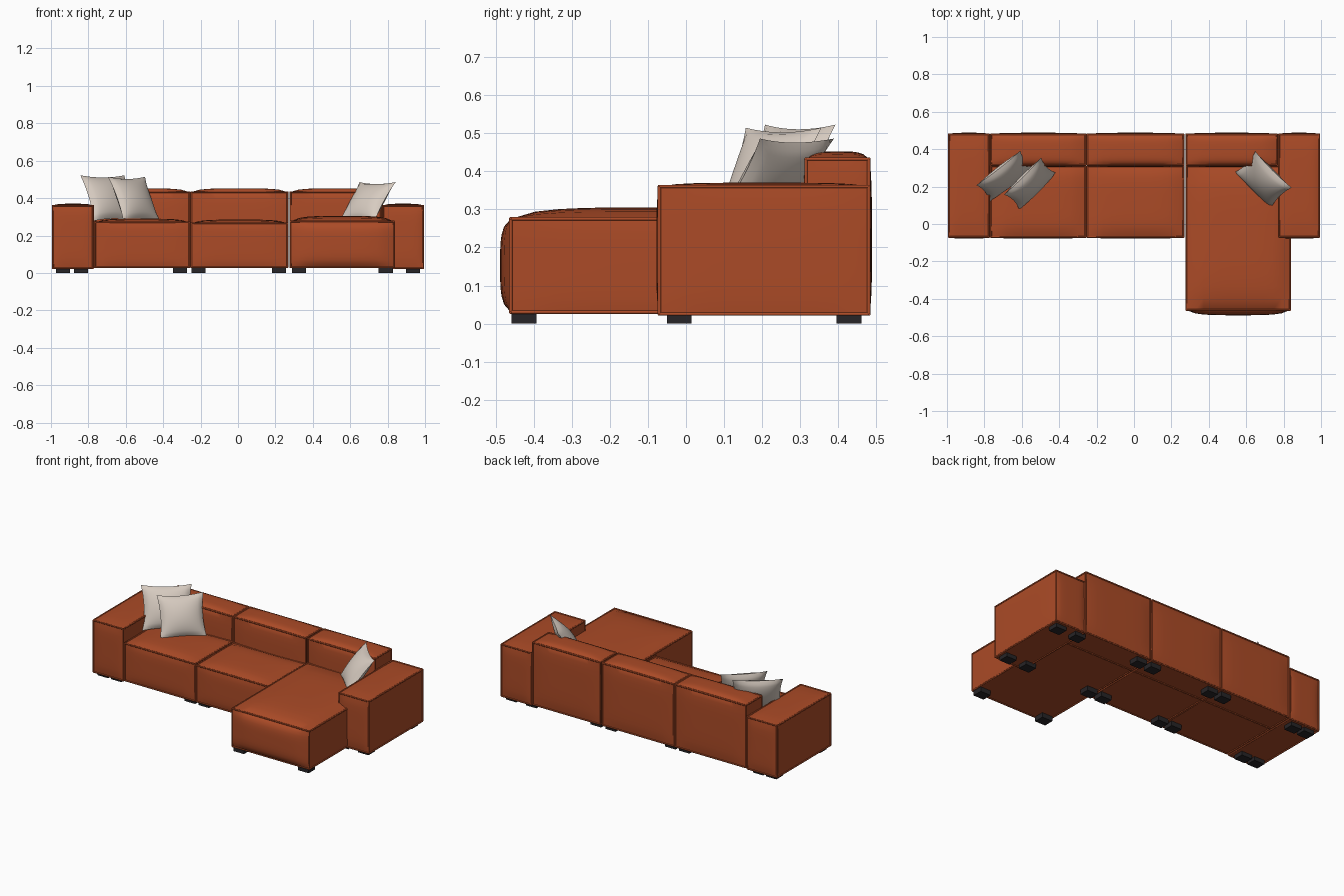
import bpy, bmesh
from math import radians
from mathutils import Matrix, Vector

if "Cube" in bpy.data.objects:
    bpy.data.objects.remove(bpy.data.objects["Cube"])


def material(name, rgb, rough=0.8):
    m = bpy.data.materials.new(name)
    m.use_nodes = True
    m.diffuse_color = (*rgb, 1)
    bsdf = m.node_tree.nodes["Principled BSDF"]
    bsdf.inputs["Base Color"].default_value = (*rgb, 1)
    bsdf.inputs["Roughness"].default_value = rough
    return m


RUST = material("rust_fabric", (0.41, 0.07, 0.02))
CREAM = material("cream_fabric", (0.68, 0.60, 0.53))
BLACK = material("black_feet", (0.02, 0.018, 0.02))


def add_mesh(name, bm, mat, angle=40):
    mesh = bpy.data.meshes.new(name)
    bm.to_mesh(mesh)
    bm.free()
    ob = bpy.data.objects.new(name, mesh)
    bpy.context.collection.objects.link(ob)
    mesh.materials.append(mat)
    bpy.ops.object.select_all(action='DESELECT')
    ob.select_set(True)
    bpy.context.view_layer.objects.active = ob
    if angle:
        bpy.ops.object.shade_smooth_by_angle(angle=radians(angle))
    return ob


def piping(name, lo, hi):
    """Thin welt along the twelve edges of a block."""
    curve = bpy.data.curves.new(name, 'CURVE')
    curve.dimensions = '3D'
    curve.bevel_depth = 0.005
    curve.bevel_resolution = 1
    curve.use_fill_caps = True
    for axis in range(3):
        a, b = [i for i in range(3) if i != axis]
        for pa in (lo[a], hi[a]):
            for pb in (lo[b], hi[b]):
                spline = curve.splines.new('POLY')
                spline.points.add(1)
                for point, end in zip(spline.points, (lo[axis], hi[axis])):
                    p = [0, 0, 0]
                    p[axis], p[a], p[b] = end, pa, pb
                    point.co = (*p, 1)
    curve.materials.append(RUST)
    ob = bpy.data.objects.new(name, curve)
    bpy.context.collection.objects.link(ob)


def block(name, lo, hi, top=0.02, front=0.008, side=0.004, back=0.008):
    """Upholstered block whose faces swell out between the seams."""
    lo, hi = Vector(lo), Vector(hi)
    mid, half = (lo + hi) / 2, (hi - lo) / 2
    bm = bmesh.new()
    bmesh.ops.create_cube(bm, size=2)
    bmesh.ops.subdivide_edges(bm, edges=bm.edges[:], cuts=11, use_grid_fill=True)
    swell = {(0, 1): side, (0, -1): side, (1, 1): back,
             (1, -1): front, (2, 1): top, (2, -1): 0}
    for v in bm.verts:
        unit = v.co.copy()
        v.co = Vector(m + u * h for m, u, h in zip(mid, unit, half))
        for (axis, sign), amount in swell.items():
            if unit[axis] * sign > 0.999:
                a, b = [unit[i] for i in range(3) if i != axis]
                dome = max(0, (1 - a ** 4) * (1 - b ** 4))
                v.co[axis] += sign * amount * dome ** 0.7
    add_mesh(name, bm, RUST)
    piping(name + "_piping", lo, hi)


# Arms
for side, x0, x1 in (("right", -0.99, -0.775), ("left", 0.775, 0.99)):
    block(side + "_arm", (x0, -0.07, 0.025), (x1, 0.48, 0.36), top=0.01)

# Seats and the long chaise
block("right_seat", (-0.765, -0.07, 0.03), (-0.26, 0.31, 0.27))
block("middle_seat", (-0.25, -0.07, 0.03), (0.265, 0.31, 0.265))
block("chaise_seat", (0.28, -0.46, 0.03), (0.835, 0.31, 0.275),
      top=0.03, front=0.028)

# Backrests
for name, x0, x1 in (("right", -0.765, -0.26), ("middle", -0.25, 0.265),
                     ("left", 0.28, 0.765)):
    block(name + "_backrest", (x0, 0.315, 0.03), (x1, 0.48, 0.432))

# Feet
ROW = (-0.935, -0.84, -0.31, -0.21, 0.22, 0.325, 0.79, 0.935)
feet = [(x, y) for x in ROW for y in (-0.018, 0.428)]
feet += [(x, -0.425) for x in (0.325, 0.79)]
bm = bmesh.new()
for x, y in feet:
    bmesh.ops.create_cube(bm, size=1, matrix=Matrix.Translation((x, y, 0.017))
                          @ Matrix.Diagonal((0.075, 0.065, 0.034, 1)))
add_mesh("feet", bm, BLACK, angle=0)


def pillow(name, centre, width, height, yaw, lean, depth=0.045):
    """Two swollen sheets joined at a pinched rim."""
    bm = bmesh.new()
    for sign in (1, -1):
        new = bmesh.ops.create_grid(bm, x_segments=16, y_segments=16, size=1)
        for v in new["verts"]:
            u, w = v.co.x, v.co.y
            ru, rw = max(0, 1 - u * u), max(0, 1 - w * w)
            v.co = (u * width / 2 * (1 - 0.1 * rw),
                    w * height / 2 * (1 - 0.1 * ru),
                    sign * depth * (ru * rw) ** 0.6)
    bmesh.ops.remove_doubles(bm, verts=bm.verts[:], dist=0.0001)
    bmesh.ops.recalc_face_normals(bm, faces=bm.faces[:])
    bm.transform(Matrix.Translation(centre)
                 @ Matrix.Rotation(radians(yaw), 4, 'Z')
                 @ Matrix.Rotation(radians(90 - lean), 4, 'X'))
    add_mesh(name, bm, CREAM, angle=60)


# Loose pillows
pillow("corner_pillow", (-0.69, 0.255, 0.40), 0.30, 0.27, 38, 25)
pillow("front_pillow", (-0.555, 0.215, 0.395), 0.28, 0.265, 45, 26)
pillow("left_pillow", (0.69, 0.235, 0.38), 0.275, 0.265, -45, 37)
